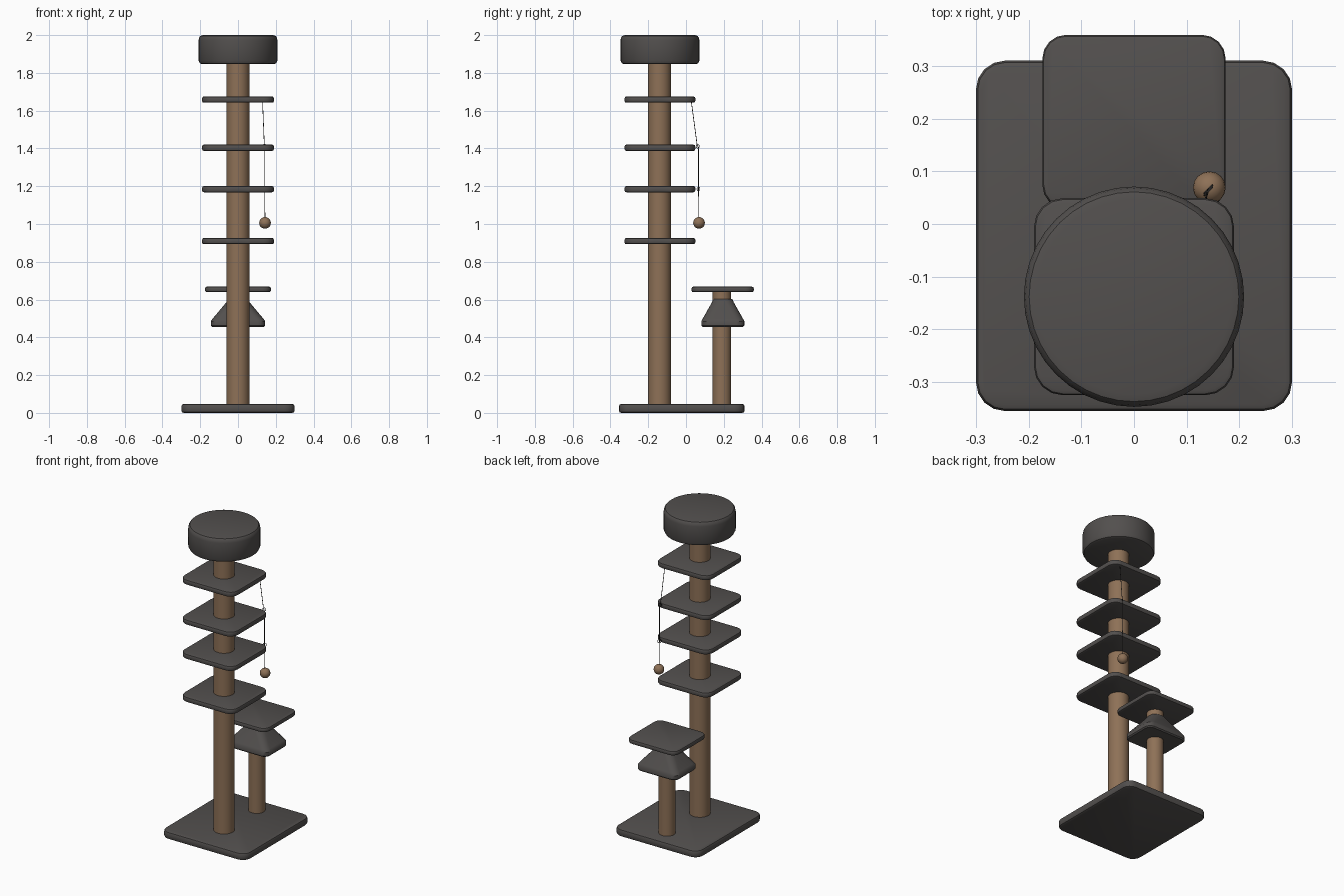
import bpy, bmesh, math
from mathutils import Vector

if "Cube" in bpy.data.objects:
    bpy.data.objects.remove(bpy.data.objects["Cube"])


def material(name, rgb):
    m = bpy.data.materials.new(name)
    m.diffuse_color = (*rgb, 1)
    m.use_nodes = True
    m.node_tree.nodes["Principled BSDF"].inputs["Base Color"].default_value = m.diffuse_color
    return m


PLUSH = material("charcoal plush", (0.085, 0.079, 0.076))
SISAL = material("tan sisal", (0.27, 0.165, 0.095))
CORD = material("dark cord", (0.03, 0.028, 0.027))


def outline(hx, hy, r, seg=4):
    """Rounded rectangle outline, counter-clockwise."""
    pts = []
    for k, (sx, sy) in enumerate([(1, 1), (-1, 1), (-1, -1), (1, -1)]):
        for i in range(seg + 1):
            a = math.pi / 2 * (k + i / seg)
            pts.append((sx * (hx - r) + r * math.cos(a), sy * (hy - r) + r * math.sin(a)))
    return pts


def loft(name, rings, mat, angle=35):
    """Closed solid skinned through equal-length rings of points."""
    bm = bmesh.new()
    loops = [[bm.verts.new(p) for p in ring] for ring in rings]
    n = len(loops[0])
    for a, b in zip(loops, loops[1:]):
        for i in range(n):
            j = (i + 1) % n
            bm.faces.new((a[i], a[j], b[j], b[i]))
    bm.faces.new(loops[0][::-1])
    bm.faces.new(loops[-1])
    me = bpy.data.meshes.new(name)
    bm.to_mesh(me)
    bm.free()
    me.materials.append(mat)
    ob = bpy.data.objects.new(name, me)
    bpy.context.collection.objects.link(ob)
    smooth(ob, angle)
    return ob


def smooth(ob, angle=35):
    bpy.ops.object.select_all(action='DESELECT')
    ob.select_set(True)
    bpy.context.view_layer.objects.active = ob
    bpy.ops.object.shade_smooth_by_angle(angle=math.radians(angle))


def slab(name, cy, hx, hy, z0, z1, r=0.055, edge=0.009):
    """Padded board with rounded corners and softened rims."""
    rings = []
    for inset, z in [(edge, z0), (edge * .3, z0 + edge * .3), (0, z0 + edge),
                     (0, z1 - edge), (edge * .3, z1 - edge * .3), (edge, z1)]:
        rings.append([(x, y + cy, z) for x, y in outline(hx - inset, hy - inset, r - inset)])
    return loft(name, rings, PLUSH)


def turned(name, cy, profile, mat, n=32):
    """Round part from (radius, z) pairs."""
    return loft(name, [[(r * math.cos(2 * math.pi * i / n), cy + r * math.sin(2 * math.pi * i / n), z)
                        for i in range(n)] for r, z in profile], mat)


# Base and the two scratching posts
slab("base", -0.0225, 0.30, 0.3325, 0.0, 0.047, r=0.055, edge=0.012)
turned("tall_post", -0.14, [(0.061, 0.03), (0.061, 1.86)], SISAL)
turned("short_post", 0.19, [(0.049, 0.03), (0.049, 0.65)], SISAL)

# Shelves on the tall post
for i, z in enumerate((0.893, 1.168, 1.387, 1.642)):
    slab(f"shelf_{i + 1}", -0.138, 0.19, 0.187, z, z + 0.033)

# Low platform on the short post
slab("low_platform", 0.194, 0.174, 0.165, 0.639, 0.668, r=0.045)

# Skirted step under the low platform
skirt = [(0.137, 0.107, 0.035, 0.455), (0.144, 0.114, 0.04, 0.462), (0.144, 0.114, 0.04, 0.485),
         (0.135, 0.107, 0.04, 0.498), (0.062, 0.058, 0.04, 0.585), (0.05, 0.05, 0.04, 0.603)]
loft("skirted_step", [[(x, y + 0.195, z) for x, y in outline(hx, hy, r)]
                      for hx, hy, r, z in skirt], PLUSH)

# Round cushion on top
c = [(0.190, 1.846), (0.202, 1.851), (0.209, 1.865), (0.209, 1.972),
     (0.206, 1.987), (0.199, 1.996), (0.185, 2.0)]
turned("top_cushion", -0.138, c, PLUSH, 40)

# Hanging toy: ball, cord and two knot loops
bpy.ops.mesh.primitive_uv_sphere_add(segments=16, ring_count=10, radius=0.031, location=(0.143, 0.069, 1.006))
ball = bpy.context.object
ball.name = "toy_ball"
ball.data.materials.append(SISAL)
smooth(ball, 60)

cord = bpy.data.curves.new("toy_cord", 'CURVE')
cord.dimensions = '3D'
cord.bevel_depth = 0.0018
cord.bevel_resolution = 1
cord.use_fill_caps = True
path = [(0.130, 0.028, 1.65), (0.139, 0.058, 1.425), (0.141, 0.066, 1.40),
        (0.141, 0.066, 1.20), (0.143, 0.068, 1.02)]
sp = cord.splines.new('POLY')
sp.points.add(len(path) - 1)
for p, co in zip(sp.points, path):
    p.co = (*co, 1)
cord.materials.append(CORD)
bpy.context.collection.objects.link(bpy.data.objects.new("toy_cord", cord))

for i, (y, z) in enumerate(((0.062, 1.412), (0.066, 1.185))):
    bpy.ops.mesh.primitive_torus_add(major_radius=0.011, minor_radius=0.0018, major_segments=16,
                                     minor_segments=6, location=(0.141, y, z),
                                     rotation=(math.pi / 2, 0, math.radians(45)))
    ring = bpy.context.object
    ring.name = f"cord_loop_{i + 1}"
    ring.data.materials.append(CORD)
    smooth(ring, 60)
